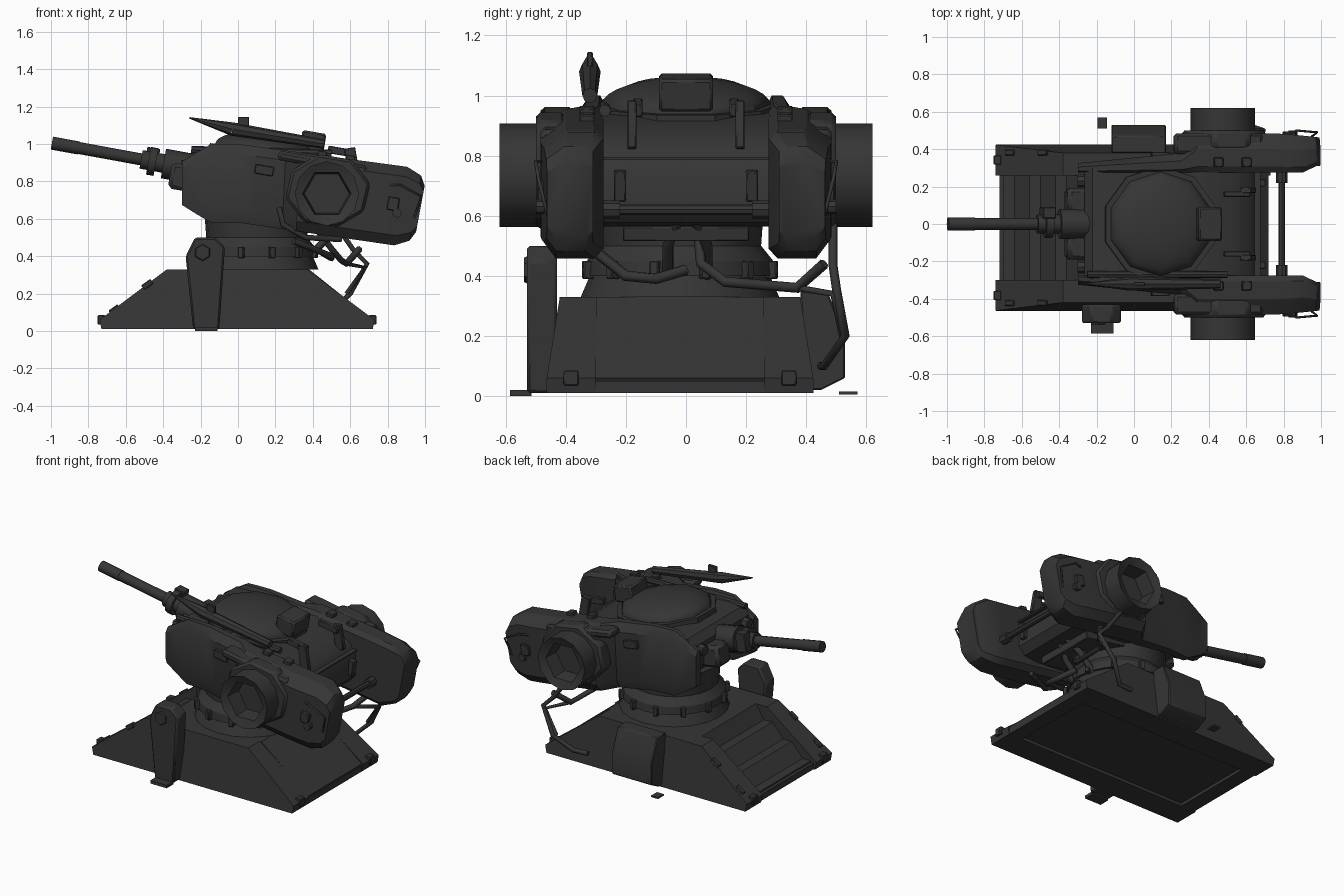
import bpy, bmesh, math
from mathutils import Vector, Matrix

cube = bpy.data.objects.get("Cube")
if cube:
    bpy.data.objects.remove(cube)

grey = bpy.data.materials.new("dark gunmetal")
grey.use_nodes = True
shade = 0.036
grey.diffuse_color = (shade, shade, shade, 1)
grey.node_tree.nodes["Principled BSDF"].inputs["Base Color"].default_value = grey.diffuse_color
TILT = 0.17          # nose-up pitch of the turret
SIDES = (("left", 1), ("right", -1))
made = []


def finish(name, bm, bevel=0):
    bmesh.ops.recalc_face_normals(bm, faces=bm.faces)
    mesh = bpy.data.meshes.new(name)
    bm.to_mesh(mesh)
    bm.free()
    mesh.materials.append(grey)
    ob = bpy.data.objects.new(name, mesh)
    bpy.context.collection.objects.link(ob)
    if bevel:
        mod = ob.modifiers.new("bevel", "BEVEL")
        mod.width, mod.segments, mod.limit_method = bevel, 1, "ANGLE"
    made.append(ob)
    return ob


def bridge(bm, a, b):
    for i in range(len(a)):
        j = (i + 1) % len(a)
        bm.faces.new((a[i], a[j], b[j], b[i]))


def loft(name, rings, bevel=0):
    bm = bmesh.new()
    loops = [[bm.verts.new(p) for p in ring] for ring in rings]
    for a, b in zip(loops, loops[1:]):
        bridge(bm, a, b)
    bm.faces.new(loops[0])
    bm.faces.new(loops[-1])
    return finish(name, bm, bevel)


def prism(name, profile, y_start, y_end, bevel=0):
    return loft(name, [[(x, y, z) for x, z in profile] for y in (y_start, y_end)], bevel)


def polygon(sides, radius, turn=0):
    angles = [turn + math.tau * i / sides for i in range(sides)]
    return [(radius * math.cos(a), radius * math.sin(a)) for a in angles]


def box(name, centre, size, pitch=0, yaw=0, bevel=0.004):
    bm = bmesh.new()
    bmesh.ops.create_cube(bm, size=1, matrix=Matrix.Diagonal((*size, 1)))
    ob = finish(name, bm, bevel)
    ob.location, ob.rotation_euler = centre, (0, pitch, yaw)


def rod(name, start, end, radius, tip=None, sides=12):
    start, end = Vector(start), Vector(end)
    axis = end - start
    place = Matrix.Translation((start + end) / 2) @ axis.to_track_quat("Z", "Y").to_matrix().to_4x4()
    bm = bmesh.new()
    bmesh.ops.create_cone(bm, cap_ends=True, segments=sides, radius1=radius, matrix=place,
                          radius2=radius if tip is None else tip, depth=axis.length)
    finish(name, bm)


def cable(name, points, radius=0.015):
    curve = bpy.data.curves.new(name, "CURVE")
    curve.dimensions, curve.bevel_depth, curve.bevel_resolution = "3D", radius, 1
    curve.use_fill_caps = True
    spline = curve.splines.new("POLY")
    spline.points.add(len(points) - 1)
    for point, co in zip(spline.points, points):
        point.co = (*co, 1)
    curve.materials.append(grey)
    bpy.context.collection.objects.link(bpy.data.objects.new(name, curve))


# Sloping base: two leaning side rails around a stepped middle
LENGTH, TOP, HEIGHT, LIP, FLOOR, MID = 0.73, 0.38, 0.33, 0.06, 0.01, -0.02
slope = [(LENGTH, FLOOR), (LENGTH + FLOOR, LIP), (TOP, HEIGHT)]
rail = [(x - FLOOR, z) for x, z in slope] + [(-x, z) for x, z in reversed(slope)]
for side, s in SIDES:
    inner, outer = MID + s * 0.28, MID + s * 0.445
    lean = s * 0.045 / HEIGHT ** 2
    # the outer flank curves inwards as it rises
    rows = [(x, FLOOR) if z < LIP else (x, z) for x, z in rail]
    loft("base_rail_" + side, [[(x, inner, z) for x, z in rows],
                               [(x, outer - lean * z * z, z) for x, z in rows]])
    y = (inner + outer) / 2
    for end in (-LENGTH, LENGTH - FLOOR):
        box("corner_lug", (end, y, LIP), (0.04, 0.05, 0.05))
        rod("corner_bolt", (end * 0.97, y, LIP), (end * 1.03, y, LIP), 0.015, sides=6)
    for t in (0.2, 0.7):
        x = -LENGTH + t * (LENGTH - TOP)
        box("rail_cleat", (x, y + s * 0.04, LIP + t * (HEIGHT - LIP)), (LIP, 0.03, 0.03), -0.62)
steps = []
for i in range(3):
    x, z = -0.7 + i * 0.14, LIP + i * 0.09
    steps += [(x, z), (x + LIP, z)]
prism("base_middle", steps + [(-0.3, HEIGHT), (TOP, HEIGHT), (LENGTH - FLOOR, LIP), (0.7, 0.03), (-0.7, 0.03)],
      MID - 0.28, MID + 0.28)
for end in (-1, 1):
    box("underside_lip", (end * 0.67, MID, 0.03), (0.1, 0.56, 0.04), bevel=0)

# Side brackets with feet
prism("front_bracket", [(-0.24, FLOOR), (-0.1, FLOOR), (-0.07, 0.45), (-0.12, 0.5), (-0.23, 0.5), (-0.28, 0.4)],
      -0.53, -0.43, FLOOR)
rod("bracket_eye", (-0.19, -0.5, 0.42), (-0.19, -0.54, 0.42), 0.06, 0.04, sides=6)
box("front_foot", (-0.17, -0.55, FLOOR), (0.12, 0.07, 0.02), bevel=0)
section = [(0.4, 0.02), (0.45, 0.02), (0.53, LIP), (0.53, 0.2), (0.47, 0.35), (0.38, 0.35)]
loft("back_bracket", [[(x, y, z) for y, z in section] for x in (-0.12, 0.17)], 0.005)
box("back_foot", (-0.17, 0.54, FLOOR), (0.05, LIP, FLOOR), bevel=0)

# Turntable, its lugs, and the neck
z = HEIGHT
for name, radius, tip, rise in (("turntable_skirt", 0.33, 0.3, 0.07), ("turntable_ring", 0.315, 0.31, 0.05),
                                ("neck_flare", 0.31, 0.27, 0.05), ("neck", 0.27, 0.28, 0.14)):
    rod(name, (0.1, MID, z), (0.1, MID, z + rise), radius, tip, sides=20)
    z += rise
for i, (x, y) in enumerate(polygon(12, 0.315, 0.26)):
    box("turntable_lug", (x + 0.1, y + MID, 0.42), (0.04, 0.03, LIP), 0, math.tau * i / 12 + 0.26)

# Central hull: a rounded box section
hull = []
for c, s in polygon(16, 1, math.pi / 16):
    hull.append((0.2 + 0.47 * math.copysign(abs(c) ** 0.6, c),
                 0.77 + 0.18 * math.copysign(abs(s) ** 0.6, s) - 0.08 * c))
prism("hull", hull, -0.3, 0.3)
box("lower_deck", (0.25, 0, 0.59), (0.6, 0.42, 0.05), TILT)
box("hull_seam", (0.66, 0, 0.79), (0.03, 0.56, FLOOR), bevel=0)

# Roof dome and hatch block
rise = [(0.31, -0.03), (0.31, 0.02)]
rise += [(0.28 * math.cos(a / 5), 0.02 + 0.09 * math.sin(a / 5)) for a in range(8)]
dome = loft("dome", [[(x, y, h) for x, y in polygon(10, r, math.pi / 10)] for r, h in rise])
dome.location, dome.rotation_euler = (0.14, 0, 0.95), (0, TILT * 0.7, 0)
box("dome_block", (0.4, 0, 1.01), (0.13, 0.18, 0.11), TILT, bevel=FLOOR)


# Armoured pods: blunt nose, leaning tail, chamfered sections between
def pod(name, s):
    rings = []
    for x in [i * 0.078 - 0.3 for i in range(17)] + [0.975]:
        swell = min(1, 0.55 + 3 * (x + 0.3), 9 * (1.04 - x))
        centre = 0.79 - 0.14 * max(x, 0)
        inner = 0.31 if x > 0.9 else 0.275
        outer = 0.485 - 0.1 * max(x - 0.75, 0) if x > 0.25 else 0.355 + x / 10
        rings.append([(x + 0.04 * up * swell * max(x, 0), s * (inner + (outer - inner) * across),
                       centre + 0.21 * swell * up) for across, up in
                      ((0, -0.85), (0, 0.9), (0.15, 1), (0.6, 1), (1, 0.75), (1, -0.75), (0.8, -1), (0.15, -1))])
    loft(name, rings)


# Thruster: twelve-sided drum with a six-sided well
def thruster(name, s, x, z):
    bm = bmesh.new()

    def ring(sides, radius, y):
        return [bm.verts.new((x + a, s * y, z + b)) for a, b in polygon(sides, radius)]
    back, rim = ring(12, 0.172, 0.4), ring(12, 0.172, 0.62)
    well, floor = ring(6, 0.13, 0.6), ring(6, 0.12, 0.5)
    bridge(bm, back, rim)
    bridge(bm, well, floor)
    for i in range(6):
        a, b, c = rim[2 * i], rim[2 * i + 1], rim[(2 * i + 2) % 12]
        bm.faces.new((a, b, well[i]))
        bm.faces.new((b, c, well[(i + 1) % 6], well[i]))
    bm.faces.new(floor)
    bm.faces.new(back)
    finish(name, bm)


for side, s in SIDES:
    pod("pod_" + side, s)
    prism("thruster_housing_" + side, [(0.48 + 1.1 * x, 0.75 + z * 0.95) for x, z in polygon(8, 0.21, 0.2)],
          s * 0.4, s * 0.5, 0.015)
    thruster("thruster_" + side, s, 0.475, 0.735)
    box("pod_top_plate", (0.45, s * 0.43, 0.9), (0.48, 0.11, 0.05), TILT, bevel=0.015)
    box("pod_side_block", (0.83, s * 0.475, 0.68), (LIP, 0.04, 0.07), TILT)
    rod("pod_side_stud", (0.85, s * 0.46, 0.63), (0.85, s * 0.5, 0.63), 0.025, sides=8)
    box("pod_latch", (0.14, s * 0.37, 0.86), (0.1, 0.03, 0.05), TILT)
    for x in (0.45, 0.6):
        box("pod_top_clip", (x, s * 0.33, 1.01 - x * 0.15), (0.05, 0.05, 0.04), TILT)
    cable("pod_handle", [(0.8, s * 0.47, 0.78), (0.87, s * 0.5, 0.78), (0.98, s * 0.49, 0.72), (0.94, s * 0.46, 0.6)],
          0.006)
    # Rear hull brackets and tie bar collar
    box("rear_bracket_post", (0.61, s * 0.18, 0.9), (LIP, 0.03, 0.16), -TILT)
    box("rear_bracket_arm", (0.55, s * 0.16, 0.96), (0.14, 0.03, 0.04), TILT)
    box("rear_hinge", (0.67, s * 0.22, 0.7), (0.05, 0.04, 0.1), TILT)
    rod("tie_bar_collar", (0.79, s * 0.22, 0.62), (0.79, s * 0.3, 0.62), 0.03, sides=8)
    # Nose blocks beside the gun
    box("gun_cheek", (-0.29, s * 0.12, 0.82), (0.15, 0.14, 0.14), TILT, bevel=0.02)
    rod("nose_sensor", (-0.3, s * 0.23, 0.88), (-0.15, s * 0.23, 0.89), 0.035, sides=8)
rod("rear_tie_bar", (0.79, -0.3, 0.62), (0.79, 0.3, 0.62), 0.018, sides=8)

# Main gun, parts placed along one axis from muzzle to breech
muzzle, breech = Vector((-0.995, 0, 1.005)), Vector((-0.2, 0, 0.86))
for name, start, end, radius in (("gun_muzzle", 0, 0.18, 0.035), ("gun_barrel", 0.15, 0.7, 0.032),
                                 ("gun_sleeve", 0.6, 0.8, 0.05), ("gun_collar", 0.65, 0.7, 0.075),
                                 ("gun_mount", 0.75, 1, 0.08)):
    rod(name, muzzle.lerp(breech, start), muzzle.lerp(breech, end), radius)
box("gun_clamp", (-0.46, LIP, 0.92), (0.07, LIP, 0.12), TILT)

# Roof spear with its sight, and a roof pipe
rod("roof_spear", (-0.03, -0.32, 1.08), (-0.26, -0.32, 1.14), 0.036, 0.004, sides=8)
rod("roof_spear_shaft", (0.46, -0.32, 1), (-0.03, -0.32, 1.08), 0.025, 0.036, sides=8)
box("spear_sight", (0.03, -0.32, 1.12), (LIP, 0.02, 0.05))
rod("roof_pipe", (-0.25, -0.27, 0.97), (0.5, -0.27, 0.95), 0.02, sides=8)

# Cables and struts beneath the rear
cable("long_cable", [(0.4, 0.04, 0.57), (0.5, 0.05, 0.44), (0.55, 0.13, 0.38), (0.58, 0.37, 0.36), (0.65, 0.46, 0.44)],
      0.018)
cable("hanging_cable", [(0.5, 0.49, 0.6), (0.62, 0.49, 0.43), (0.69, 0.5, 0.36), (0.6, 0.53, 0.2), (0.5, 0.46, 0.1),
                        (0.4, 0.45, 0.1)])
cable("hanging_rod", [(0.58, 0.37, 0.36), (0.68, 0.49, 0.34), (0.58, 0.52, 0.2)], 0.012)
cable("cross_cable", [(0.3, -0.3, 0.48), (0.5, -0.2, 0.4), (0.5, -0.1, 0.39), (0.45, 0, 0.42)], 0.018)
cable("side_hose", [(0.22, -0.43, 0.66), (0.24, -0.44, 0.57), (0.36, -0.4, 0.5), (0.55, -0.3, 0.49)])
for y in (-0.06, 0.07):
    cable("support_strut", [(0.55, y / 2, 0.58), (0.48, y, 0.5), (0.38, y, 0.4)], 0.02)

# Smooth shading that keeps hard edges
bpy.ops.object.select_all(action="DESELECT")
for ob in made:
    ob.select_set(True)
bpy.context.view_layer.objects.active = dome
bpy.ops.object.shade_smooth_by_angle(angle=math.radians(32))
